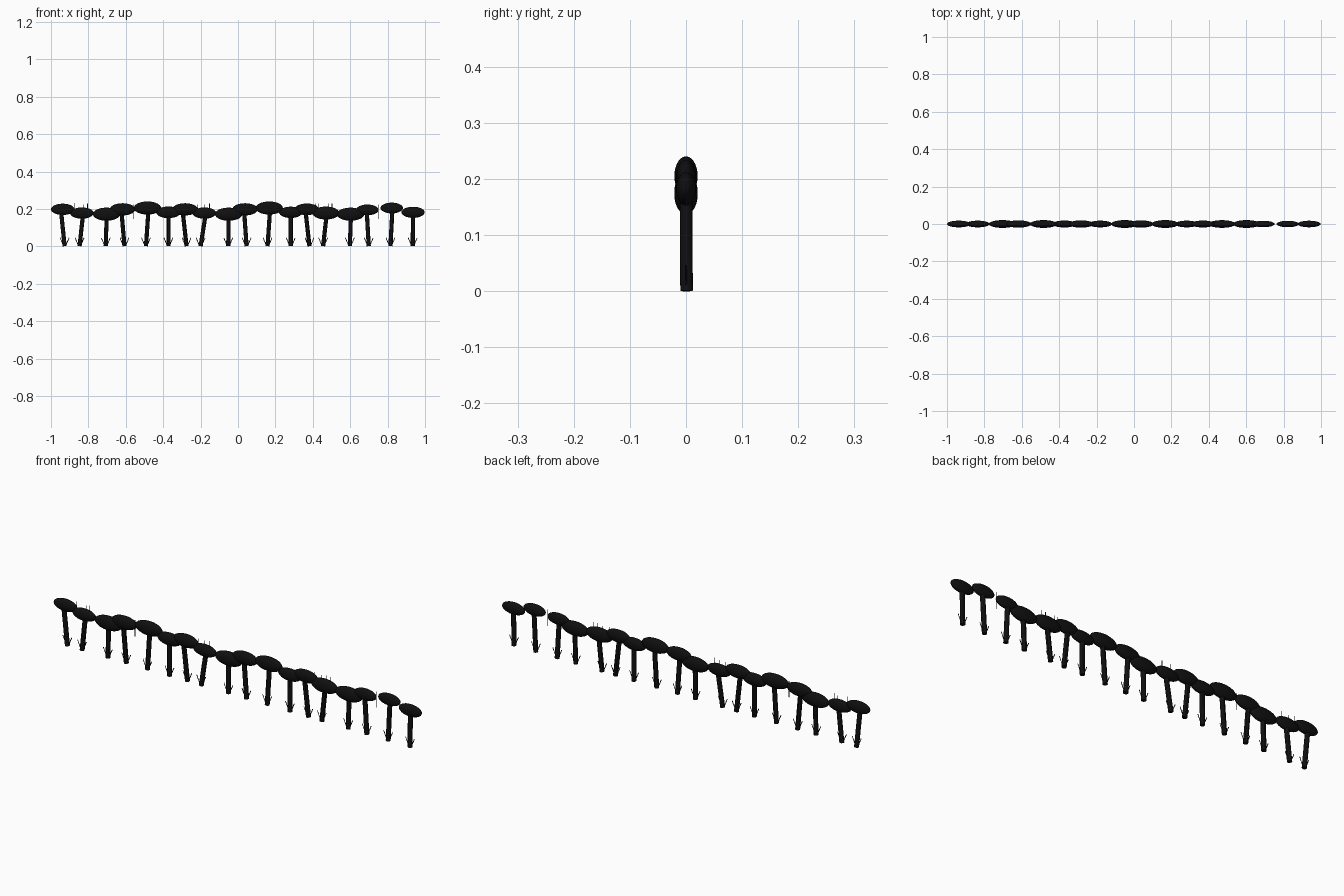
import bpy
from mathutils import Vector

black = bpy.data.materials.new("near_black")
black.diffuse_color = (0.005, 0.005, 0.005, 1)


def finish(obj, name, smooth=True):
    obj.name = name
    obj.data.materials.append(black)
    if smooth:
        bpy.ops.object.shade_smooth_by_angle()


def canopy(x, z, half_width):
    bpy.ops.mesh.primitive_uv_sphere_add(segments=24, ring_count=14, location=(x, 0, z))
    obj = bpy.context.object
    obj.scale = (half_width, half_width * 0.285, half_width * 0.48)
    bpy.ops.object.transform_apply(location=False, rotation=False)
    finish(obj, "tree_canopy")


def rod(name, a, b, radius, sides):
    a, b = Vector(a), Vector(b)
    bpy.ops.mesh.primitive_cylinder_add(vertices=sides, radius=radius,
                                        depth=(b - a).length, location=(a + b) / 2)
    obj = bpy.context.object
    obj.rotation_euler = (b - a).to_track_quat('Z', 'Y').to_euler()
    finish(obj, name, sides > 6)


# Each tree: canopy x, canopy z, canopy half width, trunk base x, trunk top x
trees = [
    (-0.937, .198, .063, -0.927, -0.947), (-0.835, .178, .063, -0.847, -0.828),
    (-0.703, .172, .073, -0.707, -0.702), (-0.617, .198, .068, -0.607, -0.624),
    (-0.484, .205, .073, -0.492, -0.478), (-0.372, .182, .065, -0.372, -0.372),
    (-0.283, .198, .068, -0.275, -0.297), (-0.180, .178, .063, -0.200, -0.172),
    (-0.050, .172, .073, -0.052, -0.050), (0.038, .198, .068, 0.046, 0.032),
    (0.167, .205, .073, 0.158, 0.172), (0.282, .182, .063, 0.282, 0.282),
    (0.368, .198, .065, 0.382, 0.360), (0.470, .178, .072, 0.455, 0.475),
    (0.602, .172, .073, 0.598, 0.604), (0.692, .195, .060, 0.699, 0.688),
    (0.822, .205, .060, 0.815, 0.826), (0.936, .182, .062, 0.934, 0.936),
]
for cx, cz, hw, bx, tx in trees:
    canopy(cx, cz, hw)
    rod("tree_trunk", (bx, 0.001, 0.001), (tx, 0, cz), 0.0112, 12)
    # Small grass blades flanking each trunk foot
    for s in (-1, 1):
        rod("grass_blade", (bx + s * 0.006, 0, 0.003), (bx + s * 0.024, 0, 0.046), 0.002, 4)

# Thin upright twigs between canopies: x, bottom, top, radius
twigs = [(-0.875, .165, .232, .0014), (-0.858, .18, .23, .001), (-0.842, .18, .225, .001),
         (-0.825, .18, .225, .001), (-0.805, .165, .23, .002), (-0.56, .145, .225, .002),
         (-0.215, .18, .225, .001), (-0.198, .18, .23, .001), (-0.18, .18, .225, .001),
         (-0.153, .165, .23, .002), (0.415, .18, .23, .001), (0.432, .18, .23, .001),
         (0.452, .18, .225, .001), (0.482, .18, .23, .0015), (0.503, .17, .23, .002),
         (0.75, .145, .225, .0012)]
for x, lo, hi, r in twigs:
    rod("twig", (x, 0, lo), (x, 0, hi), r, 4)
